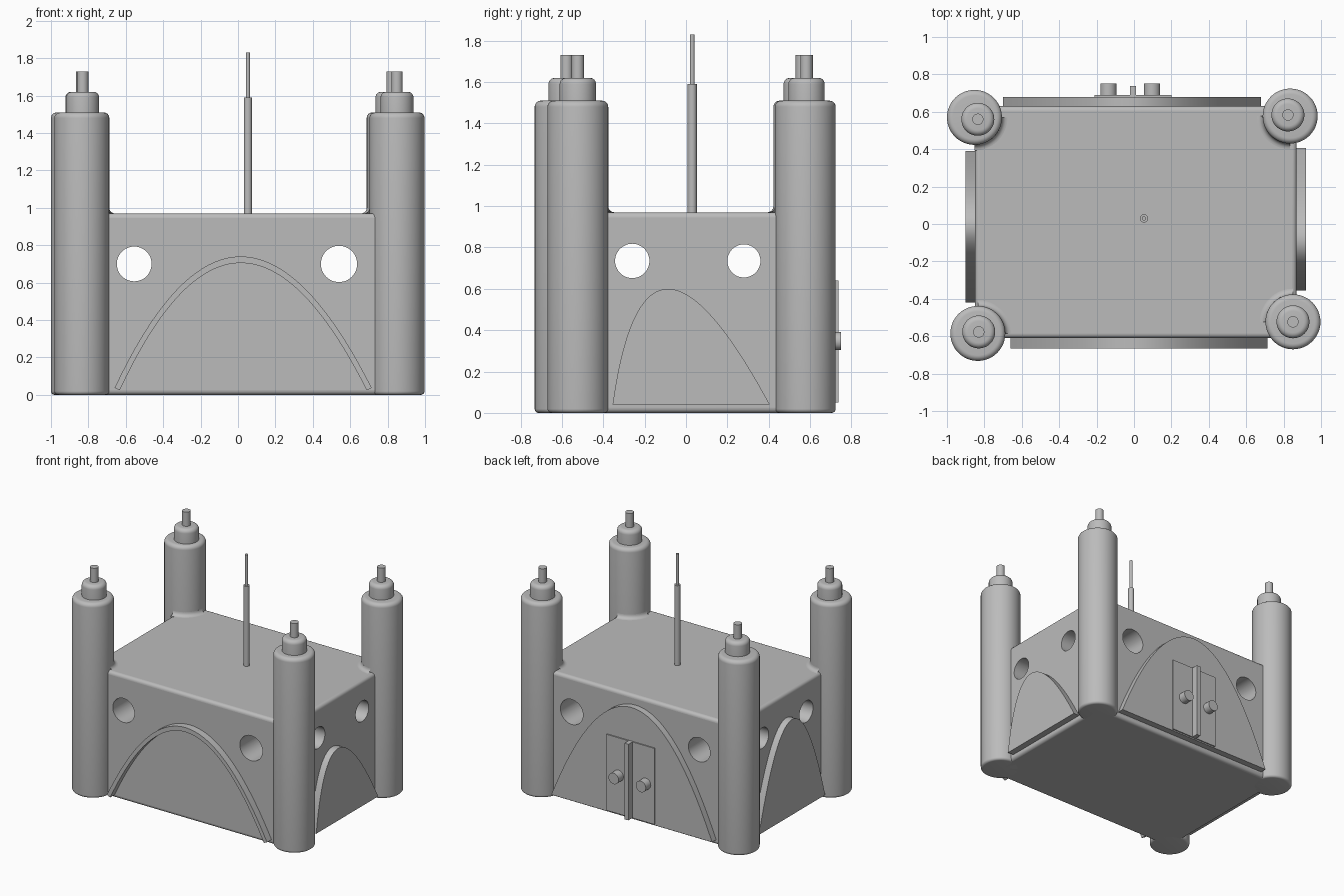
import bpy, bmesh
from math import sin, cos, pi, radians, atan2

if "Cube" in bpy.data.objects:
    bpy.data.objects.remove(bpy.data.objects["Cube"], do_unlink=True)

GREY = (0.5, 0.5, 0.5, 1)
mat = bpy.data.materials.new("light grey")
mat.use_nodes = True
mat.diffuse_color = GREY
mat.node_tree.nodes["Principled BSDF"].inputs["Base Color"].default_value = GREY


def finish(name, bm):
    """Turn a bmesh into a shaded, coloured object."""
    bmesh.ops.remove_doubles(bm, verts=bm.verts, dist=1e-5)
    bmesh.ops.recalc_face_normals(bm, faces=bm.faces)
    mesh = bpy.data.meshes.new(name)
    bm.to_mesh(mesh)
    bm.free()
    ob = bpy.data.objects.new(name, mesh)
    bpy.context.collection.objects.link(ob)
    mesh.materials.append(mat)
    smooth(ob)
    return ob


def smooth(ob):
    bpy.ops.object.select_all(action='DESELECT')
    ob.select_set(True)
    bpy.context.view_layer.objects.active = ob
    bpy.ops.object.shade_smooth_by_angle(angle=radians(35))


def lathe(name, cx, cy, profile, start=0.0, sweep=2 * pi, steps=48):
    """Spin (radius, z) points about a vertical axis."""
    bm = bmesh.new()
    rings = []
    for i in range(steps + 1):
        a = start + sweep * i / steps
        rings.append([bm.verts.new((cx + r * cos(a), cy + r * sin(a), z)) for r, z in profile])
    for a, b in zip(rings, rings[1:]):
        for j in range(len(profile) - 1):
            bm.faces.new((a[j], b[j], b[j + 1], a[j + 1]))
    bmesh.ops.remove_doubles(bm, verts=bm.verts, dist=1e-5)
    bmesh.ops.dissolve_degenerate(bm, edges=bm.edges, dist=1e-5)
    return finish(name, bm)


def column(name, cx, cy, z0, z1, r, top=0.0, foot=0.0):
    """Cylinder with rounded top and foot edges."""
    q = [pi / 2 * k / 6 for k in range(7)]
    low = [(r - foot + foot * sin(a), z0 + foot - foot * cos(a)) for a in q] if foot else [(r, z0)]
    high = [(r - top + top * cos(a), z1 - top + top * sin(a)) for a in q] if top else [(r, z1)]
    return lathe(name, cx, cy, [(0, z0)] + low + high + [(0, z1)])


def prism(name, outline, axis, a, b):
    """Extrude an outline of (across, z) points along x or y."""
    def place(u, z, d):
        return (d, u, z) if axis == 'x' else (u, d, z)
    bm = bmesh.new()
    near = [bm.verts.new(place(u, z, a)) for u, z in outline]
    far = [bm.verts.new(place(u, z, b)) for u, z in outline]
    bm.faces.new(near)
    bm.faces.new(far[::-1])
    n = len(outline)
    for i in range(n):
        j = (i + 1) % n
        bm.faces.new((near[i], far[i], far[j], near[j]))
    return finish(name, bm)


def arc(u0, u1, base, peak_u, peak_z, n=40):
    """Parabolic arch through both feet and the peak."""
    cu = 2 * peak_u - (u0 + u1) / 2
    cz = 2 * peak_z - base
    pts = []
    for i in range(n + 1):
        t = i / n
        s = 1 - t
        pts.append((s * s * u0 + 2 * s * t * cu + t * t * u1,
                    (s * s + t * t) * base + 2 * s * t * cz))
    return pts


def disc(u, z, r, n=48):
    return [(u + r * cos(2 * pi * i / n), z + r * sin(2 * pi * i / n)) for i in range(n)]


def rect(u0, u1, z0, z1):
    return [(u0, z0), (u1, z0), (u1, z1), (u0, z1)]


# Main hall: rounded block with round windows bored right through
hall = prism("hall", rect(-0.85, 0.87, 0, 0.97), 'y', -0.61, 0.63)
bevel = hall.modifiers.new("rounded_edges", 'BEVEL')
bevel.width = 0.025
bevel.segments = 5
cutters = [prism("window_cutter", disc(u, z, r), axis, -1.2, 1.2) for axis, u, z, r in (
    ('y', -0.555, 0.70, 0.093), ('y', 0.54, 0.70, 0.097),
    ('x', -0.26, 0.735, 0.083), ('x', 0.28, 0.735, 0.08))]
for c in cutters:
    c.hide_render = True
    m = hall.modifiers.new("window", 'BOOLEAN')
    m.operation = 'DIFFERENCE'
    m.solver = 'EXACT'
    m.object = c
smooth(hall)
for m in list(hall.modifiers):
    bpy.ops.object.modifier_apply(modifier=m.name)
for c in cutters:
    bpy.data.objects.remove(c, do_unlink=True)
smooth(hall)

# Corner towers: shaft, slightly shifted cap, pin, and a fillet where the shaft meets the roof
towers = {
    "front_right": (-0.835, -0.585, -0.83, -0.577),
    "back_right": (-0.853, 0.57, -0.835, 0.56),
    "front_left": (0.85, -0.523, 0.85, -0.523),
    "back_left": (0.835, 0.577, 0.823, 0.583),
}
R, F = 0.147, 0.03
for side, (x, y, px, py) in towers.items():
    column(side + "_tower", x, y, 0, 1.51, R, F, 0.02)
    column(side + "_tower_cap", px, py, 1.5, 1.62, 0.088, F)
    column(side + "_tower_pin", px, py, 1.61, 1.73, 0.03)
    hollow = [(R + F - F * sin(a), 0.97 + F - F * cos(a)) for a in (pi / 2 * k / 6 for k in range(7))]
    skirt = [(R - F, 0.96), (R + F, 0.96)] + hollow + [(R - F, 0.97 + F), (R - F, 0.96)]
    lathe(side + "_roof_fillet", x, y, skirt, atan2(-y / abs(y), -x / abs(x)) - pi / 4, pi / 2, 16)

# Roof mast in two stages
column("mast_lower", 0.053, 0.03, 0.95, 1.59, 0.022)
column("mast_upper", 0.053, 0.03, 1.58, 1.83, 0.011)

# Front arch rib
outer = arc(-0.66, 0.715, 0.037, 0.015, 0.74)
inner = arc(-0.632, 0.688, 0.025, 0.015, 0.705)
prism("front_arch_rib", outer + inner[::-1], 'y', -0.665, -0.6)

# Solid arch panels on the sides and back
prism("left_arch_panel", arc(-0.355, 0.405, 0.04, -0.087, 0.6), 'x', 0.86, 0.92)
prism("right_arch_panel", arc(-0.42, 0.39, 0.04, -0.015, 0.78), 'x', -0.9, -0.84)
prism("back_arch_panel", arc(-0.70, 0.68, 0.04, -0.01, 0.9), 'y', 0.62, 0.68)

# Back door with centre bar and round handles
prism("door", rect(-0.21, 0.2, 0.05, 0.64), 'y', 0.675, 0.689)
prism("door_bar", rect(-0.022, 0.012, 0.05, 0.64), 'y', 0.68, 0.738)
for label, u in (("right", -0.137), ("left", 0.097)):
    prism(label + "_door_handle", disc(u, 0.347, 0.043, 32), 'y', 0.68, 0.75)
